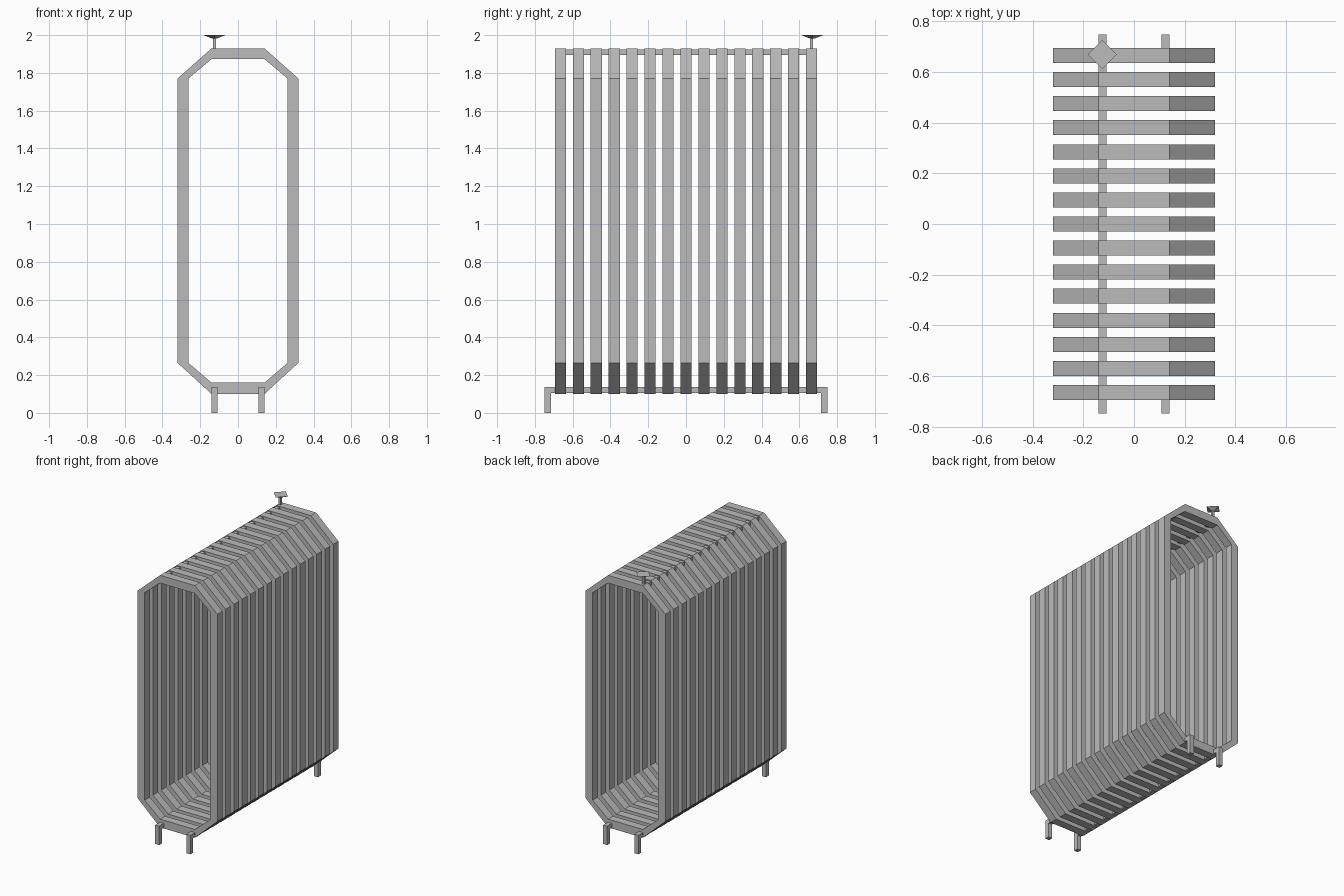
import bpy, bmesh, math

cube = bpy.data.objects.get("Cube")
if cube:
    bpy.data.objects.remove(cube, do_unlink=True)

GREY = (0.5, 0.5, 0.5, 1)
metal = bpy.data.materials.new("grey metal")
metal.use_nodes = True
metal.diffuse_color = GREY
metal.node_tree.nodes["Principled BSDF"].inputs["Base Color"].default_value = GREY


def finish(name, bm):
    bmesh.ops.recalc_face_normals(bm, faces=bm.faces)
    mesh = bpy.data.meshes.new(name)
    bm.to_mesh(mesh)
    bm.free()
    mesh.materials.append(metal)
    obj = bpy.data.objects.new(name, mesh)
    bpy.context.collection.objects.link(obj)
    return obj


def box(name, x, y, z):
    """Box from (min, max) pairs."""
    bm = bmesh.new()
    bmesh.ops.create_cube(bm, size=1)
    for v in bm.verts:
        v.co = [p[0] if c < 0 else p[1] for c, p in zip(v.co, (x, y, z))]
    return finish(name, bm)


def octagon(half_width, low, high):
    """Tall chamfered loop, listed around the section."""
    side_low, side_high, flat = 0.265, 1.77, 0.14
    right = [(flat, low), (half_width, side_low), (half_width, side_high), (flat, high)]
    return right + [(-x, z) for x, z in reversed(right)]


# Radiator sections: one eight-sided ring, repeated along y
COUNT, PITCH, DEPTH = 15, 0.095, 0.059
END = PITCH * (COUNT - 1) / 2
bm = bmesh.new()
loops = [[bm.verts.new((x, y, z)) for x, z in pts]
         for pts, y in ((octagon(0.32, 0.10, 1.93), -DEPTH / 2),
                        (octagon(0.32, 0.10, 1.93), DEPTH / 2),
                        (octagon(0.263, 0.16, 1.873), DEPTH / 2),
                        (octagon(0.263, 0.16, 1.873), -DEPTH / 2))]
for a, b in zip(loops, loops[1:] + loops[:1]):
    for i in range(8):
        j = (i + 1) % 8
        bm.faces.new((a[i], a[j], b[j], b[i]))
sections = finish("radiator_sections", bm)
sections.location.y = -END
array = sections.modifiers.new("repeat", 'ARRAY')
array.count = COUNT
array.use_relative_offset = False
array.use_constant_offset = True
array.constant_offset_displace = (0, PITCH, 0)

# Pipes joining the sections, both on the valve side
PIPE_X, R = -0.125, 0.016
pipe_span = (PIPE_X - R, PIPE_X + R)
box("top_pipe", pipe_span, (-END, END), (1.895, 1.923))
box("bottom_pipe", pipe_span, (-END, END), (0.106, 0.138))

# Feet: a short arm out of each end section, with a leg down to the floor
for end, s in (("front", -1), ("back", 1)):
    for side, x in (("right", PIPE_X), ("left", -PIPE_X)):
        span = (x - R, x + R)
        box(f"{end}_{side}_arm", span, sorted((s * END, s * 0.718)), (0.106, 0.138))
        box(f"{end}_{side}_leg", span, sorted((s * 0.716, s * 0.748)), (0, 0.138))

# Valve: slim stem with a flared four-sided handle
box("valve_stem", (PIPE_X - 0.008, PIPE_X + 0.008), (END - 0.008, END + 0.008), (1.91, 1.99))
bm = bmesh.new()
bmesh.ops.create_cone(bm, cap_ends=True, segments=4, radius1=0.012, radius2=0.057, depth=0.018)
handle = finish("valve_handle", bm)
handle.location = (PIPE_X, END + 0.004, 1.991)
